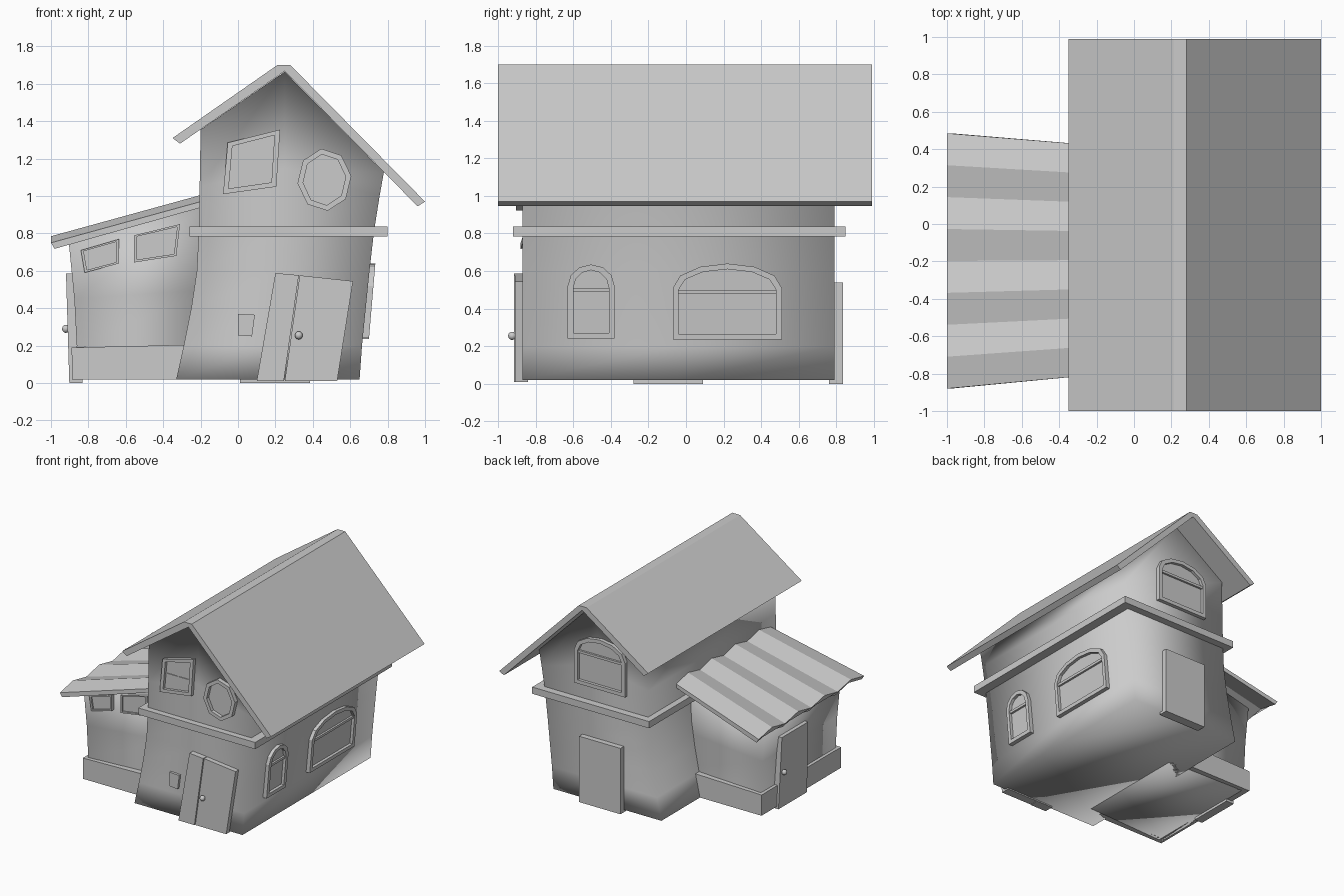
import bpy, bmesh, math
from mathutils import Vector

if "Cube" in bpy.data.objects:
    bpy.data.objects.remove(bpy.data.objects["Cube"])


def finish(name, bm, smooth=False):
    bmesh.ops.recalc_face_normals(bm, faces=bm.faces)
    me = bpy.data.meshes.new(name)
    bm.to_mesh(me)
    bm.free()
    for p in me.polygons:
        p.use_smooth = smooth
    ob = bpy.data.objects.new(name, me)
    bpy.context.collection.objects.link(ob)
    return ob


def loft(name, rings, smooth=False):
    """Bridge closed rings of equal length and cap both ends."""
    bm = bmesh.new()
    vs = [[bm.verts.new(p) for p in r] for r in rings]
    n = len(rings[0])
    for a, b in zip(vs, vs[1:]):
        for i in range(n):
            j = (i + 1) % n
            bm.faces.new((a[i], a[j], b[j], b[i]))
    bm.faces.new(vs[0])
    bm.faces.new(vs[-1])
    return finish(name, bm, smooth)


def box(name, x, y, z):
    q = [(x[0], y[0]), (x[1], y[0]), (x[1], y[1]), (x[0], y[1])]
    return loft(name, [[(a, b, h) for a, b in q] for h in z])


# Wall planes: (u along wall, v up, d outward)
def front(u, v, d): return (u, -0.87 - d, v)
def back(u, v, d): return (u, 0.79 + d, v)
def right(u, v, d): return (0.65 + 0.085 * v + d, u, v)
def shed_front(u, v, d): return (u, -0.71 - d, v)
def shed_left(u, v, d): return (-0.862 - 0.03 * v - d, u, v)


def plate(name, pts, wall, d):
    return loft(name, [[wall(u, v, k) for u, v in pts] for k in (-0.03, d)])


def window(name, pts, wall, d=0.03, rim=0.03):
    """Framed opening with a recessed pane."""
    cu = (min(p[0] for p in pts) + max(p[0] for p in pts)) / 2
    cv = (min(p[1] for p in pts) + max(p[1] for p in pts)) / 2
    hu = max(p[0] for p in pts) - cu
    hv = max(p[1] for p in pts) - cv
    inner = [(cu + (u - cu) * (1 - rim / hu), cv + (v - cv) * (1 - rim / hv)) for u, v in pts]
    return loft(name, [[wall(u, v, k) for u, v in o] for o, k in
                       ((pts, -0.04), (pts, d), (inner, d), (inner, 0.006))])


def arch(u0, u1, v0, spring, top, n=6):
    c, r = (u0 + u1) / 2, (u1 - u0) / 2
    arc = [(c + r * math.cos(math.pi * i / n), spring + (top - spring) * math.sin(math.pi * i / n))
           for i in range(n + 1)]
    return [(u0, v0), (u1, v0)] + arc


def bar(name, u0, u1, v0, v1, wall, d=0.022):
    return plate(name, [(u0, v0), (u1, v0), (u1, v1), (u0, v1)], wall, d)


def knob(name, loc, r=0.022):
    bm = bmesh.new()
    bmesh.ops.create_uvsphere(bm, u_segments=10, v_segments=6, radius=r)
    bmesh.ops.translate(bm, verts=bm.verts, vec=Vector(loc))
    return finish(name, bm, True)


# Main house: crooked walls up to the gable (left x, left z, right x, right z, middle x, middle z)
levels = [(-.33, .02, .65, .02, .16, .02), (-.29, .2, .663, .2, .187, .2),
          (-.25, .4, .683, .4, .217, .4), (-.22, .6, .703, .6, .24, .6),
          (-.21, .81, .727, .81, .25, .81), (-.205, 1.05, .757, 1.0, .25, 1.15),
          (-.20, 1.355, .78, 1.128, .25, 1.665)]
rings = []
for xl, zl, xr, zr, xm, zm in levels:
    rings.append([(xl, -.87, zl), (xm, -.87, zm), (xr, -.87, zr), (xr, -.04, zr),
                  (xr, .79, zr), (xm, .79, zm), (xl, .79, zl), (xl, -.04, zl)])
house = loft("house_walls", rings[:], True)
# the gable top is closed by a ridge rather than a single cap
bm = bmesh.new()
bm.from_mesh(house.data)
bm.verts.ensure_lookup_table()
top = [v for v in bm.verts[-8:]]
cap = [f for f in bm.faces if len(f.verts) == 8 and top[1] in f.verts]
bmesh.ops.delete(bm, geom=cap, context='FACES_ONLY')
bm.faces.new((top[0], top[1], top[5], top[6], top[7]))
bm.faces.new((top[1], top[2], top[3], top[4], top[5]))
bm.to_mesh(house.data)
bm.free()
for p in house.data.polygons:
    p.use_smooth = True

# Main roof
prof = [(-.35, 1.31), (.21, 1.70), (.28, 1.70), (1.0, .97), (.96, .945), (.25, 1.668), (-.31, 1.28)]
loft("main_roof", [[(x, y, z) for x, z in prof] for y in (-1, .99)])

# Belt trim around the house
box("belt_trim", (-.26, .80), (-.92, .85), (.783, .838))

# Shed walls, leaning outward
loft("shed_walls", [[(xl, -.71, z), (-.15, -.68, zr), (-.15, .24, zr), (xl, .26, z)]
                    for xl, z, zr in ((-.87, .02, .02), (-.862, .2, .2),
                                      (-.875, .45, .5), (-.905, .755, .965))], True)

# Corrugated shed roof
rr = []
for x, ya, yb, z in ((-1, -.88, .485, .785), (-.2, -.805, .42, 1.005)):
    ys = [ya + (yb - ya) * i / 8 for i in range(9)]
    upper = [(x, y, z - (0 if i % 2 else .035)) for i, y in enumerate(ys)]
    lower = [(x + (.02 if x < -.5 else 0), y, h - .032) for _, y, h in upper]
    rr.append(upper + lower[::-1])
loft("shed_roof", rr)

# Plinth boards around the shed, split by the side door
loft("plinth_front", [[(-.885, y, .02), (-.25, y, .02), (-.25, y, .205), (-.89, y, .19)] for y in (-.74, -.68)])
loft("plinth_back", [[(-.885, y, .02), (-.25, y, .02), (-.25, y, .205), (-.89, y, .19)] for y in (.23, .29)])
box("plinth_left_a", (-.888, -.84), (-.74, -.26), (.02, .19))
box("plinth_left_b", (-.888, -.84), (.08, .29), (.02, .19))

# Front door: two crooked leaves and a knob
plate("front_door_side_leaf", [(.10, .01), (.245, .01), (.325, .577), (.20, .588)], front, .045)
plate("front_door_leaf", [(.25, .01), (.53, .01), (.615, .545), (.33, .576)], front, .04)
knob("front_door_knob", (.325, -.925, .255))
plate("wall_plaque", [(0, .255), (.075, .25), (.09, .365), (0, .37)], front, .02)

# Back door and shed side door
bar("back_door", .01, .385, 0, .54, back, .045)
plate("shed_door", [(-.28, 0), (.09, 0), (.07, .585), (-.27, .585)], shed_left, .04)
knob("shed_door_knob", (-.92, .04, .29))

# Front upper windows
window("crooked_window", [(-.08, 1.01), (.205, 1.05), (.225, 1.355), (-.055, 1.285)], front)
bar("crooked_window_upright", .07, .08, 1.04, 1.31, front, .012)
bar("crooked_window_crossbar", -.045, .19, 1.16, 1.17, front, .012)
window("round_window", [(.462 + .145 * math.cos(a), 1.087 + .167 * math.sin(a))
                        for a in [math.tau * (i + .15) / 8 for i in range(8)]], front, .035)

# Arched windows with a crossbar
for name, (u0, u1, v0, sp, tp), wall in (
        ("small_right_window", (-.63, -.38, .24, .52, .635), right),
        ("large_right_window", (-.07, .51, .235, .51, .64), right),
        ("back_upper_window", (-.02, .44, .96, 1.24, 1.37), back)):
    window(name, arch(u0, u1, v0, sp, tp), wall)
    bar(name + "_bar", u0 + .02, u1 - .02, sp - .03, sp - .01, wall)

# Shed front windows
window("shed_window_a", [(-.82, .59), (-.635, .64), (-.635, .77), (-.84, .71)], shed_front, .02, .015)
window("shed_window_b", [(-.555, .645), (-.33, .68), (-.31, .85), (-.555, .79)], shed_front, .02, .015)
